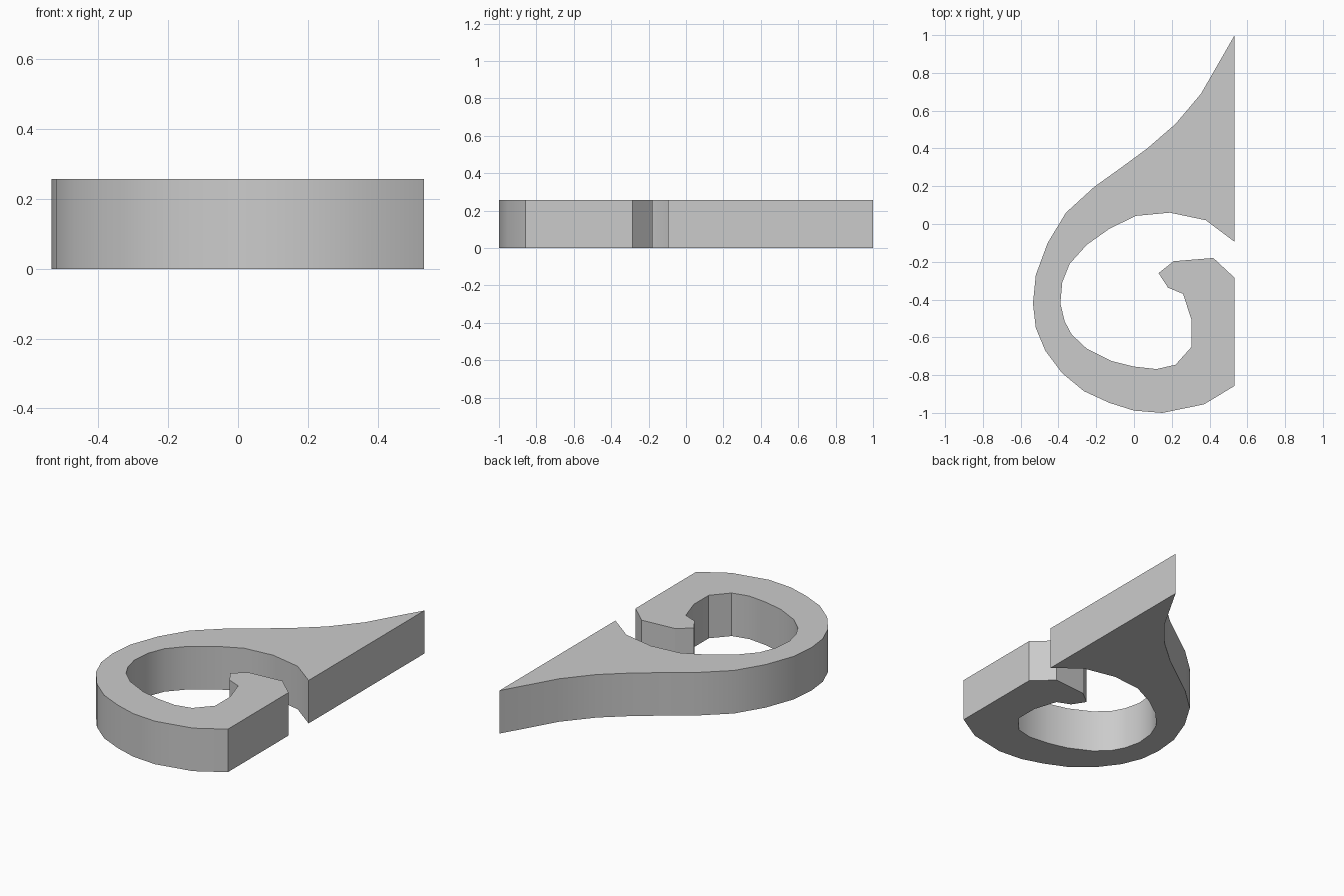
import bpy, bmesh, math

if "Cube" in bpy.data.objects:
    bpy.data.objects.remove(bpy.data.objects["Cube"])

HEIGHT = 0.257

# Outer edge: from the pointed tip, round the left side, to the flat right side
outer = [(0.533, 1.0), (0.355, 0.69), (0.22, 0.53), (0.07, 0.40), (-0.07, 0.297),
         (-0.21, 0.197), (-0.36, 0.06), (-0.457, -0.10), (-0.52, -0.27),
         (-0.535, -0.42), (-0.52, -0.55), (-0.47, -0.67), (-0.38, -0.79),
         (-0.265, -0.885), (-0.13, -0.947), (0.0, -0.988), (0.15, -1.0),
         (0.37, -0.955), (0.533, -0.857)]
# Curled end of the hook
hook = [(0.533, -0.285), (0.42, -0.18), (0.21, -0.197), (0.13, -0.26),
        (0.18, -0.337), (0.26, -0.37)]
# Inner edge: back round the opening to the right side
inner = [(0.305, -0.51), (0.305, -0.65), (0.22, -0.745), (0.12, -0.768),
         (0.0, -0.755), (-0.12, -0.725), (-0.25, -0.66), (-0.33, -0.585),
         (-0.367, -0.515), (-0.39, -0.42), (-0.38, -0.31), (-0.34, -0.21),
         (-0.25, -0.11), (-0.13, -0.025), (0.01, 0.043), (0.19, 0.06),
         (0.38, 0.02), (0.533, -0.095)]


def extrude_outline(name, points, height):
    bm = bmesh.new()
    base = bm.faces.new([bm.verts.new((x, y, 0)) for x, y in points])
    top = bmesh.ops.extrude_face_region(bm, geom=[base], use_keep_orig=True)
    verts = [g for g in top["geom"] if isinstance(g, bmesh.types.BMVert)]
    bmesh.ops.translate(bm, verts=verts, vec=(0, 0, height))
    bmesh.ops.recalc_face_normals(bm, faces=bm.faces)
    mesh = bpy.data.meshes.new(name)
    bm.to_mesh(mesh)
    bm.free()
    obj = bpy.data.objects.new(name, mesh)
    bpy.context.collection.objects.link(obj)
    return obj


# Flat hooked plate with rounded walls shaded smooth
plate = extrude_outline("curled_hook_plate", outer + hook + inner, HEIGHT)
bpy.context.view_layer.objects.active = plate
plate.select_set(True)
bpy.ops.object.shade_smooth_by_angle(angle=math.radians(30))
